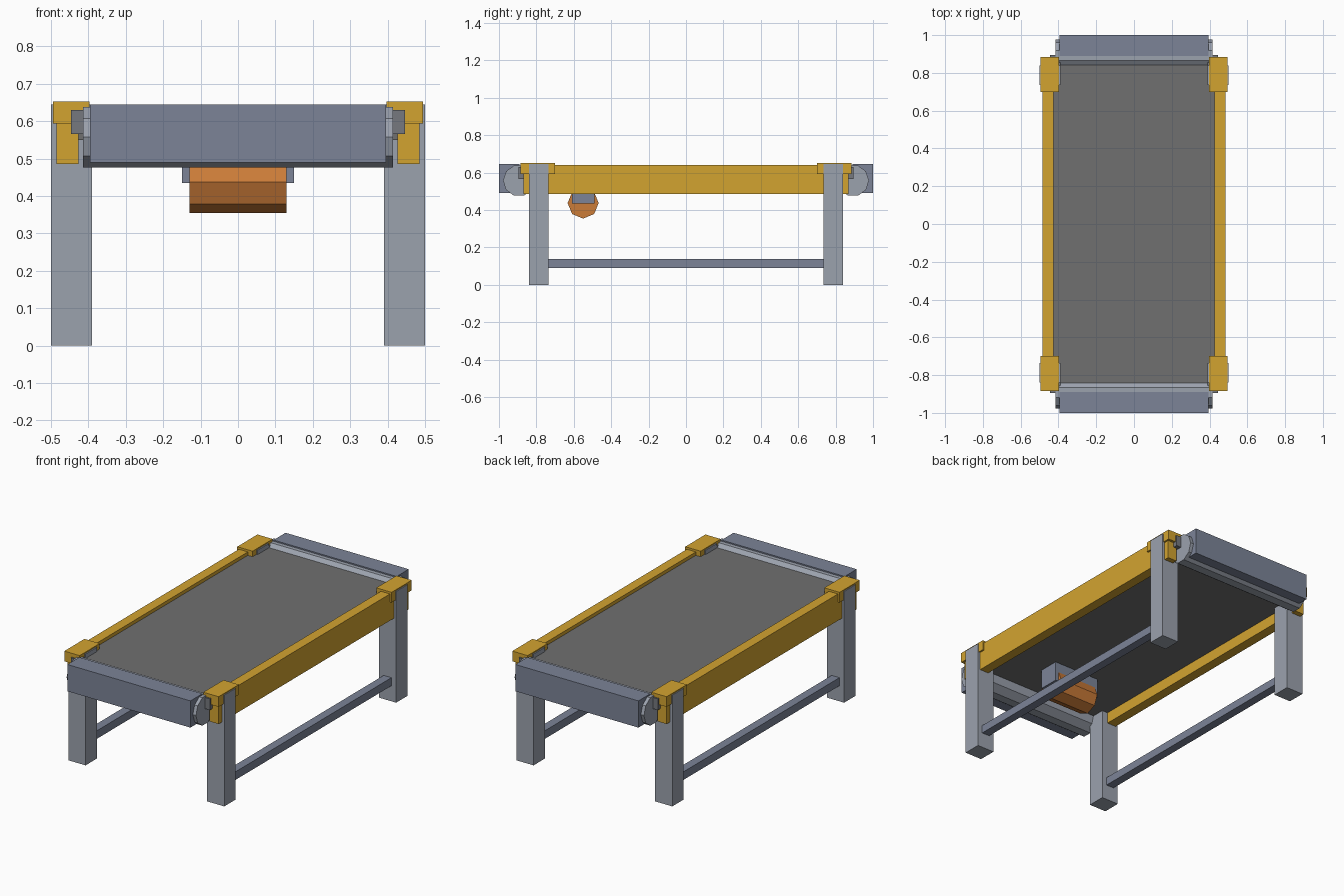
import bpy
from math import radians

if "Cube" in bpy.data.objects:
    bpy.data.objects.remove(bpy.data.objects["Cube"])


def material(name, rgb):
    m = bpy.data.materials.new(name)
    m.diffuse_color = (*rgb, 1)
    m.use_nodes = True
    m.node_tree.nodes["Principled BSDF"].inputs["Base Color"].default_value = m.diffuse_color
    return m


YELLOW = material("yellow paint", (0.65, 0.37, 0.03))
STEEL = material("light steel", (0.33, 0.36, 0.42))
SLATE = material("slate steel", (0.20, 0.23, 0.31))
RUBBER = material("belt rubber", (0.16, 0.16, 0.16))
DARK = material("bearing metal", (0.18, 0.19, 0.21))
ORANGE = material("motor orange", (0.60, 0.20, 0.04))


def box(name, x, y, z, mat):
    """Box from its (min, max) range on each axis."""
    r = (x, y, z)
    bpy.ops.mesh.primitive_cube_add(size=1, location=[(a + b) / 2 for a, b in r])
    o = bpy.context.object
    o.scale = [abs(b - a) for a, b in r]
    bpy.ops.object.transform_apply(location=False, rotation=False, scale=True)
    o.name = name
    o.data.materials.append(mat)
    return o


def cylinder_x(name, sides, radius, length, y, z, mat):
    """Low-poly cylinder lying along x, with a vertex on the y axis."""
    bpy.ops.mesh.primitive_cylinder_add(vertices=sides, radius=radius, depth=length,
                                        location=(0, y, z),
                                        rotation=(0, radians(90), 0))
    o = bpy.context.object
    o.name = name
    # the first vertex lies on local +y, which stays world +y after the turn
    bpy.ops.object.transform_apply(location=False, rotation=True, scale=False)
    o.data.materials.append(mat)
    return o


def span(s, a, b):
    return tuple(sorted((s * a, s * b)))


# Belt bed
box("belt", (-0.43, 0.43), (-0.85, 0.85), (0.55, 0.62), RUBBER)

# Side rails and lower stretchers
for sx, side in ((-1, "left"), (1, "right")):
    box(f"{side}_rail", span(sx, 0.427, 0.485), (-0.87, 0.87), (0.485, 0.64), YELLOW)
    box(f"{side}_stretcher", span(sx, 0.42, 0.47), (-0.75, 0.75), (0.09, 0.137), SLATE)

    # Legs, corner caps and bearing blocks
    for sy, end in ((-1, "front"), (1, "back")):
        tag = f"{end}_{side}"
        box(f"{tag}_leg", span(sx, 0.39, 0.50), span(sy, 0.735, 0.84), (0, 0.645), STEEL)
        box(f"{tag}_cap", span(sx, 0.397, 0.495), span(sy, 0.70, 0.885), (0.593, 0.652), YELLOW)
        box(f"{tag}_bearing", span(sx, 0.39, 0.446), span(sy, 0.84, 0.895), (0.565, 0.63), DARK)

# End rollers and guards
for sy, end in ((-1, "front"), (1, "back")):
    cylinder_x(f"{end}_roller", 10, 0.085, 0.83, sy * 0.893, 0.557, STEEL)
    box(f"{end}_guard", (-0.395, 0.395), span(sy, 0.89, 1.0), (0.49, 0.645), SLATE)

# Drive motor under the belt
box("motor_mount", (-0.15, 0.15), (-0.61, -0.49), (0.435, 0.56), SLATE)
cylinder_x("motor", 8, 0.083, 0.26, -0.55, 0.437, ORANGE)
